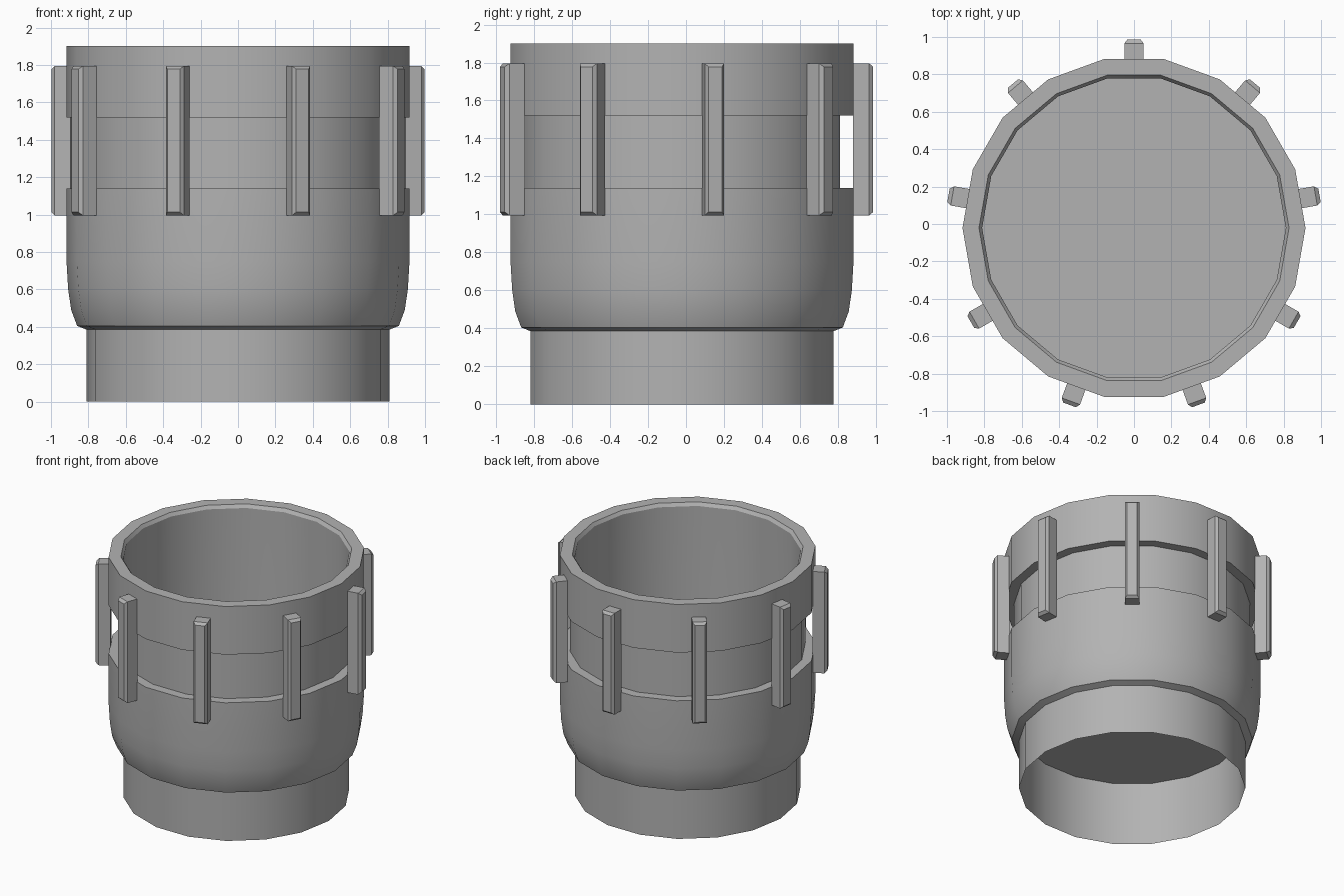
import bpy, bmesh, math
from mathutils import Matrix

if "Cube" in bpy.data.objects:
    bpy.data.objects.remove(bpy.data.objects["Cube"])

SIDES = 18
YC = -0.021          # axis of the round parts

# Dark grey used on every part
GREY = bpy.data.materials.new("dark_grey")
GREY.diffuse_color = (0.45, 0.45, 0.45, 1)
GREY.use_nodes = True
GREY.node_tree.nodes["Principled BSDF"].inputs["Base Color"].default_value = GREY.diffuse_color


def finish(bm, name, smooth=True):
    me = bpy.data.meshes.new(name)
    bm.to_mesh(me)
    bm.free()
    me.materials.append(GREY)
    ob = bpy.data.objects.new(name, me)
    bpy.context.collection.objects.link(ob)
    if smooth:
        bpy.ops.object.select_all(action='DESELECT')
        ob.select_set(True)
        bpy.context.view_layer.objects.active = ob
        bpy.ops.object.shade_smooth_by_angle(angle=math.radians(30))
    return ob


def lathe(name, profile, closed):
    """Revolve (radius, z) points around the vertical axis."""
    bm = bmesh.new()
    rings = []
    for r, z in profile:
        rings.append([bm.verts.new((r * math.cos(2 * math.pi * i / SIDES),
                                    r * math.sin(2 * math.pi * i / SIDES) + YC, z))
                      for i in range(SIDES)])
    pairs = list(zip(rings, rings[1:]))
    if closed:
        pairs.append((rings[-1], rings[0]))
    for a, b in pairs:
        for i in range(SIDES):
            j = (i + 1) % SIDES
            bm.faces.new((a[i], a[j], b[j], b[i]))
    if closed:
        bmesh.ops.recalc_face_normals(bm, faces=bm.faces)
    return finish(bm, name)


# Cup body: bowl bottom, groove around the middle, chamfered inner lip
lathe("cup_body", [(0.81, 0.385), (0.86, 0.405), (0.892, 0.49), (0.908, 0.60),
                   (0.917, 0.75), (0.917, 1.14), (0.845, 1.14), (0.845, 1.52),
                   (0.917, 1.52), (0.917, 1.90), (0.829, 1.90), (0.812, 1.875),
                   (0.812, 0.50)], True)

# Thin open collar underneath
lathe("base_collar", [(0.81, 0.0), (0.81, 0.385)], False)

# Floor closing the cup
bm = bmesh.new()
bm.faces.new([bm.verts.new((0.812 * math.cos(2 * math.pi * i / SIDES),
                            0.812 * math.sin(2 * math.pi * i / SIDES) + YC, 0.5))
              for i in range(SIDES)])
finish(bm, "cup_floor", False)

# Nine grip ribs with chamfered outer edges
for k in range(9):
    bm = bmesh.new()
    loops = []
    for r, w, dz in [(0.90, 0.052, 0), (0.986, 0.052, 0), (1.007, 0.036, 0.018)]:
        loops.append([bm.verts.new((r, s * w, z)) for s, z in
                      [(-1, 0.995 + dz), (1, 0.995 + dz), (1, 1.795 - dz), (-1, 1.795 - dz)]])
    for a, b in zip(loops, loops[1:]):
        for i in range(4):
            j = (i + 1) % 4
            bm.faces.new((a[i], a[j], b[j], b[i]))
    bm.faces.new(loops[0])
    bm.faces.new(loops[-1])
    bmesh.ops.recalc_face_normals(bm, faces=bm.faces)
    bm.transform(Matrix.Translation((0, YC, 0)) @
                 Matrix.Rotation(math.radians(90 + 40 * k), 4, 'Z'))
    finish(bm, f"grip_rib_{k + 1}", False)
